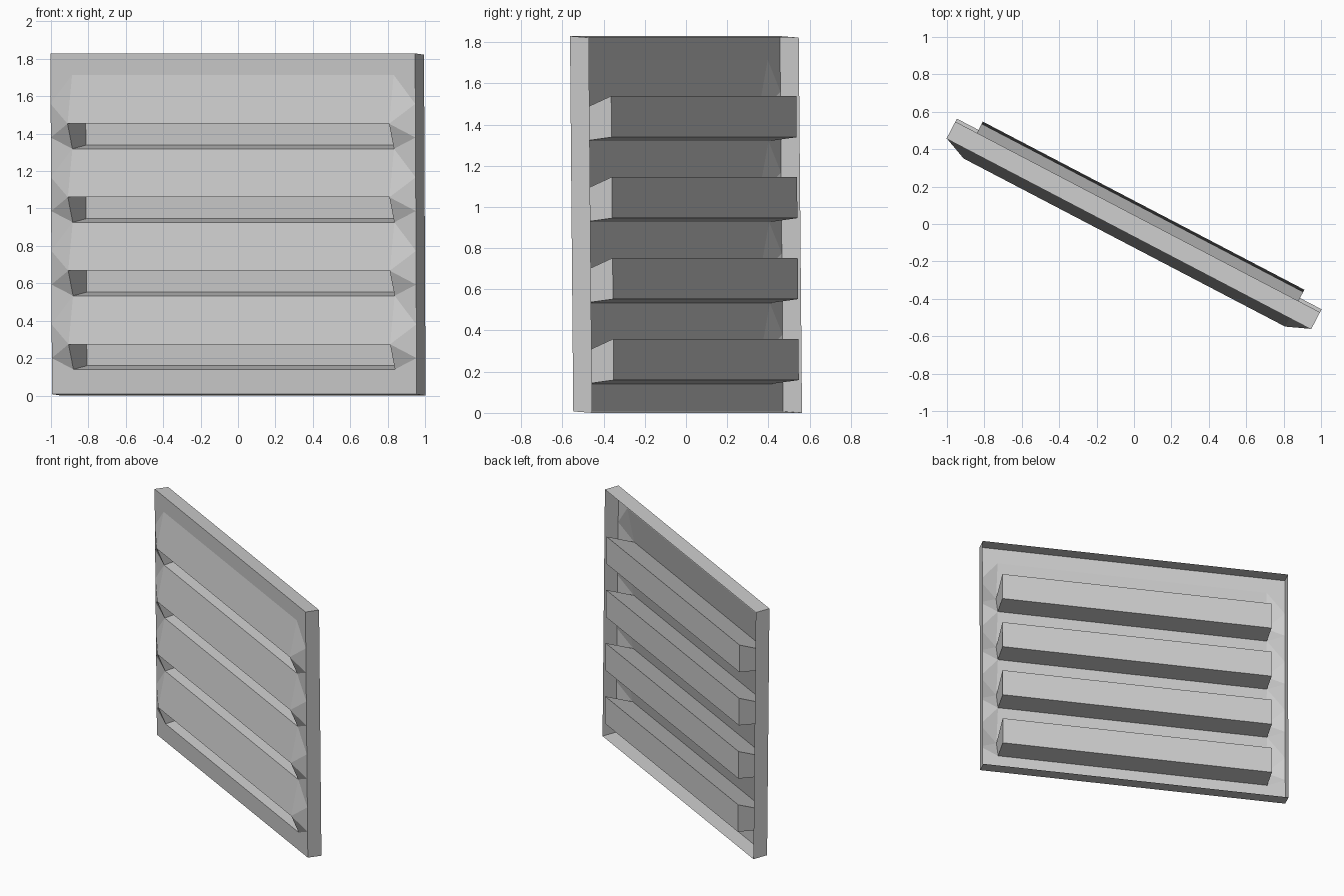
import bpy, bmesh
from mathutils import Matrix, Vector
from math import radians

if "Cube" in bpy.data.objects:
    bpy.data.objects.remove(bpy.data.objects["Cube"])

HALF, H = 1.10, 1.83        # half width and height of the panel
INSET = 0.13                # border width at the sides
DEPTH = 0.103               # depth of the rim walls, open at the back
PITCH, FIRST, COUNT = 0.393, 1.45, 4

bm = bmesh.new()


def point(u, v, z):
    # v runs backwards; the panel leans a touch to the front
    return bm.verts.new((u, v - 0.018 * z / H + 0.009, z - 0.07 * v))


# vertical profile: each slat slopes forward, then folds back into a deep groove
profile = [(0, H - 0.115)]
rim_z = [H]
for i in range(COUNT):
    b = FIRST - PITCH * i
    profile += [(-0.055, b), (0.155, b + 0.10), (0.155, b - 0.10), (0, b - 0.13)]
    rim_z += [b + 0.11, b - 0.07]
rim_z.append(0.008)

sides = []
for s in (-1, 1):
    inner = [point(s * (HALF - INSET), v, z) for v, z in profile]
    front = [point(s * HALF, 0, z) for z in rim_z]
    back = [point(s * HALF, DEPTH, z) for z in (H, 0.008)]
    sides.append((inner, front, back))

    # side border facets and groove ends
    bm.faces.new((front[0], inner[0], front[1]))
    for i in range(COUNT):
        t, b, bt, bb, t2 = inner[4 * i:4 * i + 5]
        r1, r2, r3 = front[2 * i + 1:2 * i + 4]
        bm.faces.new((t, b, r1))
        bm.faces.new((r1, b, r2))
        bm.faces.new((b, t2, r2))
        bm.faces.new((r2, t2, r3))
        bm.faces.new((b, bt, bb, t2))
    # side rim wall
    bm.faces.new(front + [back[1], back[0]])

(li, lf, lb), (ri, rf, rb) = sides
# slats and grooves across the width
for i in range(len(li) - 1):
    bm.faces.new((li[i], li[i + 1], ri[i + 1], ri[i]))
# top and bottom borders and rim walls
for k, e in ((0, 0), (-1, 1)):
    bm.faces.new((lf[k], li[k], ri[k], rf[k]))
    bm.faces.new((lf[k], rf[k], rb[e], lb[e]))

bmesh.ops.recalc_face_normals(bm, faces=bm.faces)

# turn the panel and centre it on the ground
bm.transform(Matrix.Rotation(radians(-27.6), 4, 'Z'))
lo = Vector([min(v.co[k] for v in bm.verts) for k in range(3)])
hi = Vector([max(v.co[k] for v in bm.verts) for k in range(3)])
bm.transform(Matrix.Translation((-(lo.x + hi.x) / 2, -(lo.y + hi.y) / 2, -lo.z)))

mesh = bpy.data.meshes.new("louvre_panel")
bm.to_mesh(mesh)
bm.free()
bpy.context.collection.objects.link(bpy.data.objects.new("louvre_panel", mesh))
